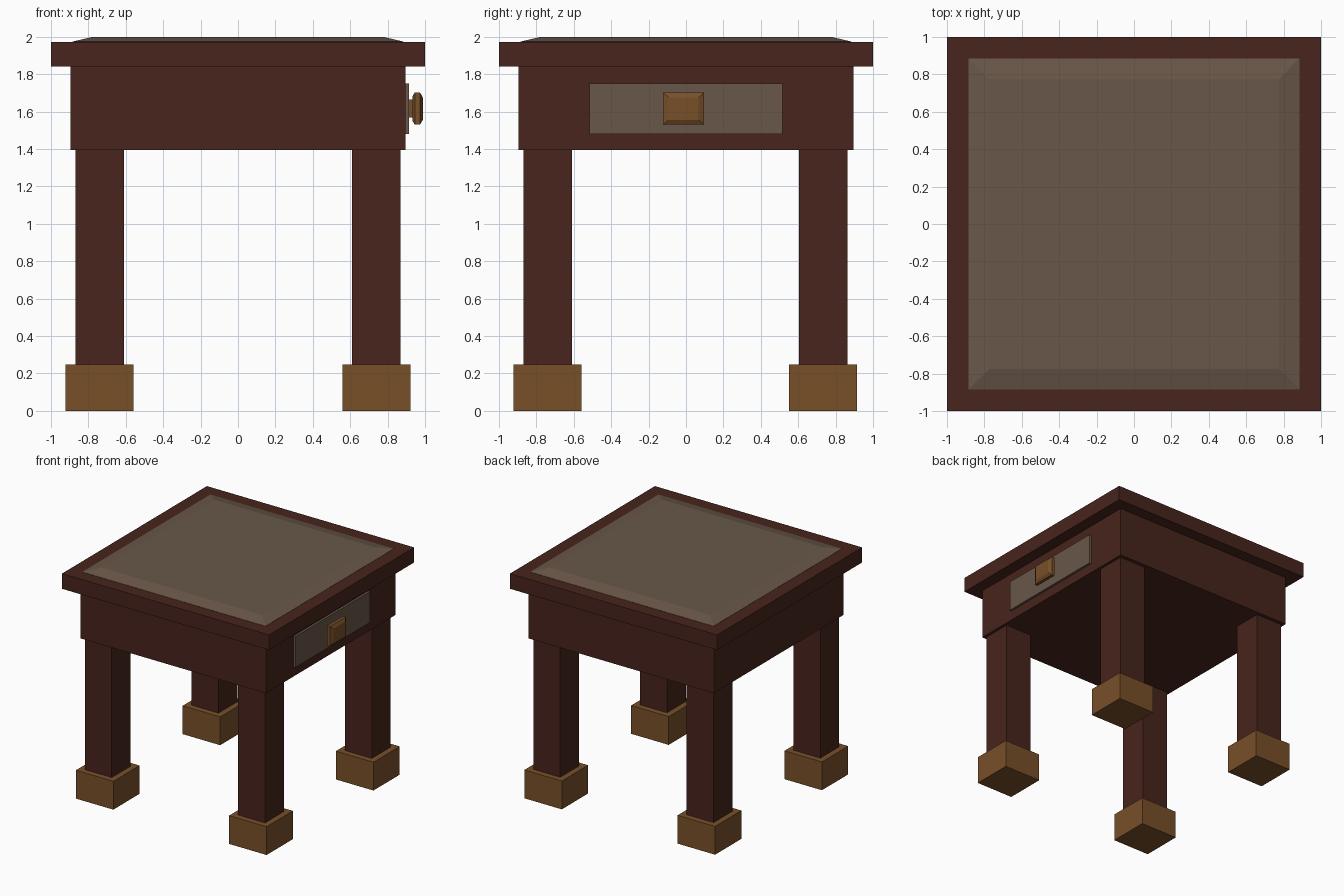
import bpy
import bmesh

if "Cube" in bpy.data.objects:
    bpy.data.objects.remove(bpy.data.objects["Cube"])


def material(name, rgb):
    m = bpy.data.materials.new(name)
    m.diffuse_color = (*rgb, 1)
    m.use_nodes = True
    m.node_tree.nodes["Principled BSDF"].inputs["Base Color"].default_value = m.diffuse_color
    return m


WOOD = material("dark_wood", (0.065, 0.018, 0.012))
PANEL = material("grey_brown_panel", (0.14, 0.095, 0.065))
BRASS = material("brass", (0.19, 0.08, 0.022))


def loft(name, rings, mat, axis="z", center=(0, 0)):
    """Stack of rectangles (level, half_a, half_b) along an axis, capped at both ends."""
    bm = bmesh.new()
    loops = []
    for level, a, b in rings:
        loop = []
        for sa, sb in ((-1, -1), (1, -1), (1, 1), (-1, 1)):
            u, v = center[0] + sa * a, center[1] + sb * b
            loop.append(bm.verts.new((u, v, level) if axis == "z" else (level, u, v)))
        loops.append(loop)
    for lo, hi in zip(loops, loops[1:]):
        for i in range(4):
            j = (i + 1) % 4
            bm.faces.new((lo[i], lo[j], hi[j], hi[i]))
    bm.faces.new(loops[0][::-1])
    bm.faces.new(loops[-1])
    bmesh.ops.recalc_face_normals(bm, faces=bm.faces)
    mesh = bpy.data.meshes.new(name)
    bm.to_mesh(mesh)
    bm.free()
    mesh.materials.append(mat)
    obj = bpy.data.objects.new(name, mesh)
    bpy.context.collection.objects.link(obj)
    return obj


# Table top, bevelled inlay and apron box
loft("table_top", [(1.84, 1, 1), (1.972, 1, 1)], WOOD)
loft("top_inlay", [(1.96, 0.885, 0.885), (1.974, 0.885, 0.885), (2.0, 0.775, 0.775)], PANEL)
loft("apron", [(1.395, 0.895, 0.895), (1.84, 0.895, 0.895)], WOOD)

# Four legs with block feet
for side, x in (("left", -0.74), ("right", 0.74)):
    for end, y in (("front", -0.74), ("back", 0.733)):
        loft(f"{end}_{side}_leg", [(0.24, 0.13, 0.13), (1.395, 0.13, 0.13)], WOOD, center=(x, y))
        loft(f"{end}_{side}_foot", [(0, 0.181, 0.181), (0.247, 0.181, 0.181)], BRASS, center=(x, y))

# Drawer front and knob on the right side
loft("drawer_front", [(0.88, 0.515, 0.135), (0.915, 0.515, 0.135)], PANEL,
     axis="x", center=(0, 1.615))
loft("drawer_knob", [(0.90, 0.06, 0.048), (0.933, 0.06, 0.048), (0.933, 0.09, 0.066),
                     (0.945, 0.11, 0.086), (0.973, 0.11, 0.086), (0.988, 0.08, 0.06)], BRASS,
     axis="x", center=(-0.013, 1.616))
